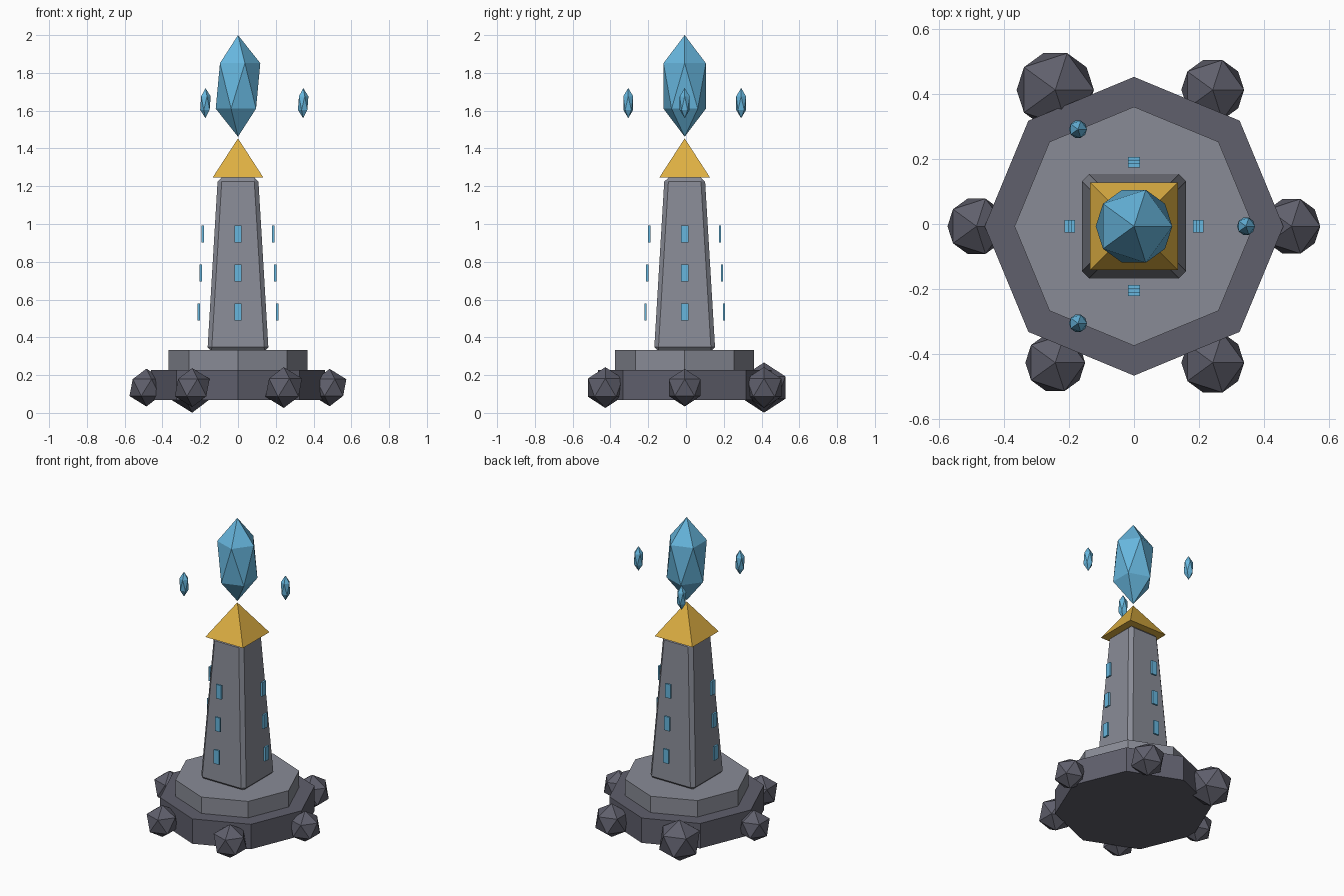
import bpy, bmesh, math
from mathutils import Matrix, Vector

if "Cube" in bpy.data.objects:
    bpy.data.objects.remove(bpy.data.objects["Cube"])

CY = -0.007  # common centre line of the tower in y


def material(name, rgb):
    m = bpy.data.materials.new(name)
    m.diffuse_color = (*rgb, 1.0)
    m.use_nodes = True
    m.node_tree.nodes["Principled BSDF"].inputs["Base Color"].default_value = m.diffuse_color
    return m


light_stone = material("light stone", (0.25, 0.26, 0.305))
dark_stone = material("dark stone", (0.115, 0.115, 0.15))
gold = material("gold", (0.73, 0.43, 0.055))
crystal = material("blue crystal", (0.135, 0.47, 0.73))


def finish(name, bm, mat, loc):
    bmesh.ops.recalc_face_normals(bm, faces=bm.faces)
    me = bpy.data.meshes.new(name)
    bm.to_mesh(me)
    bm.free()
    me.materials.append(mat)
    ob = bpy.data.objects.new(name, me)
    ob.location = loc
    bpy.context.collection.objects.link(ob)
    return ob


def prism(name, sides, r1, r2, z0, z1, mat, turn=0.0, bevel=0.0):
    # upright prism, frustum or pyramid
    bm = bmesh.new()
    bmesh.ops.create_cone(bm, cap_ends=True, segments=sides, radius1=r1, radius2=r2,
                          depth=z1 - z0, matrix=Matrix.Rotation(turn, 4, 'Z'))
    bmesh.ops.remove_doubles(bm, verts=bm.verts, dist=1e-5)
    if bevel:
        bmesh.ops.bevel(bm, geom=bm.edges[:], offset=bevel, segments=1,
                        affect='EDGES', profile=0.5)
    return finish(name, bm, mat, (0, CY, (z0 + z1) / 2))


def gem(name, r, h, loc, mat):
    # stretched twenty-sided stone
    bm = bmesh.new()
    bmesh.ops.create_icosphere(bm, subdivisions=1, radius=1.0)
    bmesh.ops.scale(bm, verts=bm.verts, vec=Vector((r, r, h)))
    return finish(name, bm, mat, loc)


# stepped octagonal base
prism("lower_base", 8, 0.46, 0.46, 0.067, 0.228, dark_stone)
prism("upper_base", 8, 0.368, 0.368, 0.228, 0.334, light_stone)

# tapered square tower with chamfered edges, and its pyramid roof
q, s = math.pi / 4, math.sqrt(2)
prism("tower", 4, 0.162 * s, 0.107 * s, 0.326, 1.246, light_stone, q, 0.022)
prism("roof", 4, 0.135 * s, 0.0, 1.245, 1.453, gold, q)

# boulders around the base
for i, r in enumerate((0.099, 0.108, 0.133, 0.1, 0.103, 0.108)):
    a = i * math.pi / 3
    gem(f"boulder_{i + 1}", r, r,
        (0.485 * math.cos(a), CY + 0.485 * math.sin(a), 0.134), dark_stone)

# floating crystals
gem("main_crystal", 0.132, 0.269, (0, CY, 1.731), crystal)
for i in range(3):
    a = i * math.tau / 3
    gem(f"small_crystal_{i + 1}", 0.031, 0.08,
        (0.345 * math.cos(a), CY + 0.345 * math.sin(a), 1.64), crystal)

# window panels hovering off each tower face
for side in range(4):
    a = side * math.pi / 2
    for row in range(3):
        d = 0.208 - 0.0105 * row
        bm = bmesh.new()
        bmesh.ops.create_cube(bm, size=1.0)
        bmesh.ops.scale(bm, verts=bm.verts, vec=Vector((0.012, 0.038, 0.09)))
        ob = finish(f"window_{side + 1}_{row + 1}", bm, crystal,
                    (d * math.cos(a), CY + d * math.sin(a), 0.533 + 0.207 * row))
        ob.rotation_euler.z = a
